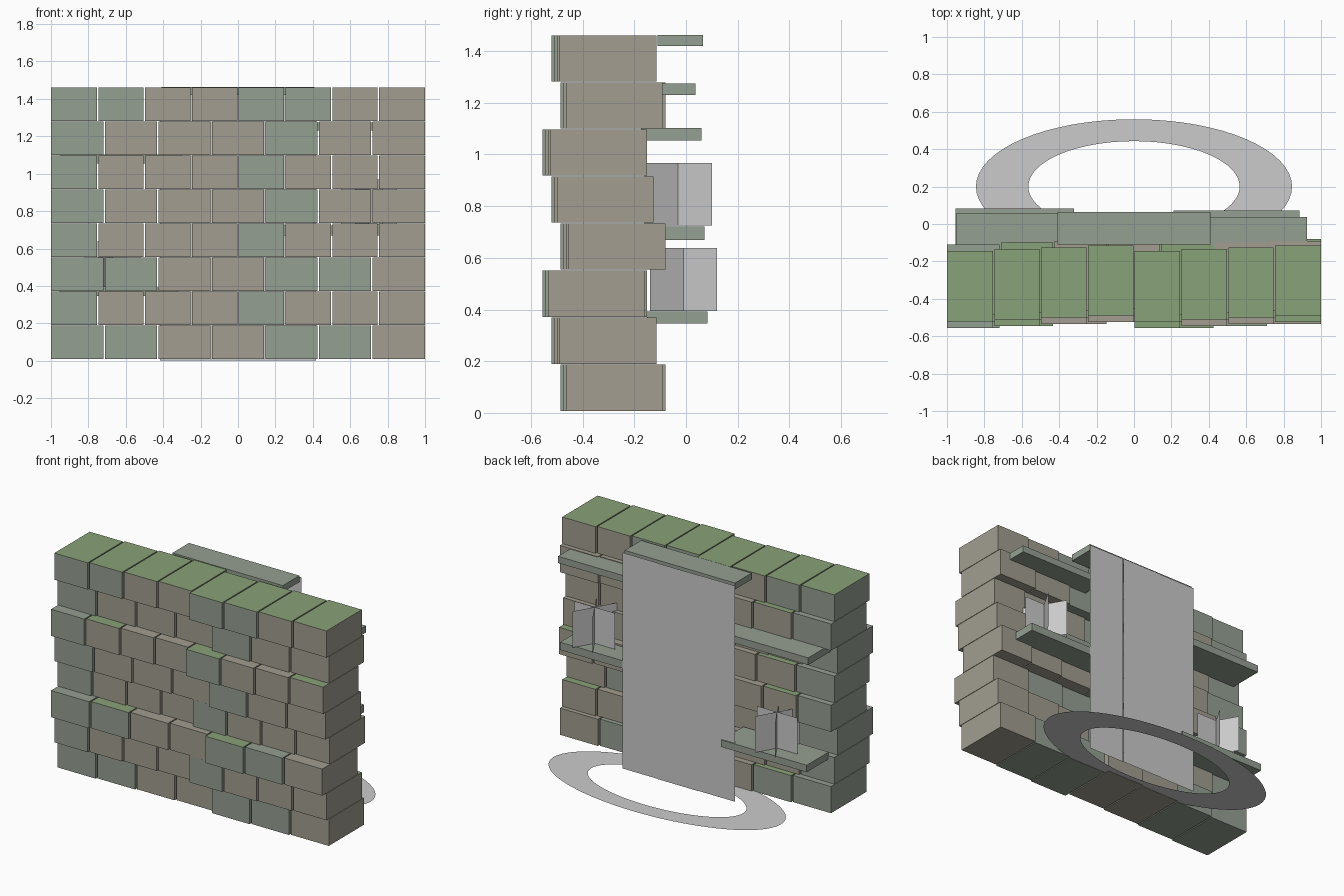
import bpy, bmesh
from math import sin, cos, pi, radians

if "Cube" in bpy.data.objects:
    bpy.data.objects.remove(bpy.data.objects["Cube"])


def material(name, rgb):
    m = bpy.data.materials.new(name)
    m.diffuse_color = (*rgb, 1)
    m.use_nodes = True
    m.node_tree.nodes["Principled BSDF"].inputs["Base Color"].default_value = m.diffuse_color
    return m


TAN = material("tan_stone", (0.36, 0.34, 0.28))
GREY = material("grey_green_stone", (0.30, 0.35, 0.29))
MOSS = material("moss", (0.25, 0.36, 0.19))


def finish(name, bm, mats=()):
    me = bpy.data.meshes.new(name)
    bm.to_mesh(me)
    bm.free()
    for m in mats:
        me.materials.append(m)
    ob = bpy.data.objects.new(name, me)
    bpy.context.collection.objects.link(ob)
    return ob


def box(name, x, y, z, mats, mossy_top=False):
    bm = bmesh.new()
    bmesh.ops.create_cube(bm, size=1)
    for v in bm.verts:
        v.co = [a + (c + 0.5) * (b - a) for c, (a, b) in zip(v.co, (x, y, z))]
    bm.normal_update()
    if mossy_top:
        for f in bm.faces:
            if f.normal.z > 0.9:
                f.material_index = 1
    return finish(name, bm, mats)


def sheet(bm, p, q, z0, z1):
    # upright rectangle standing on the plan segment p-q
    bm.faces.new([bm.verts.new(c) for c in
                  ((*p, z0), (*q, z0), (*q, z1), (*p, z1))])


# Brick wall: courses alternate 7 and 8 bricks and step in and out
ROWS, Z0, H, GAP = 8, 0.008, 0.182, 0.008
for r in range(ROWS):
    n = 7 + r % 2
    w = 2 / n
    front = -0.485 - 0.035 * (r % 3)
    for i in range(n):
        x0 = -1 + i * w
        x1 = x0 + w
        y = front + 0.01 * (i % 4)
        grey = i % 4 == 0 or (i % 4 == 1 and r in (0, 2, 7))
        box(f"brick_{r}_{i}",
            (x0 + (GAP / 2 if i else 0), x1 - (GAP / 2 if i < n - 1 else 0)),
            (y, y + 0.375),
            (Z0 + r * H, Z0 + (r + 1) * H - 0.003),
            (GREY if grey else TAN, MOSS),
            r == ROWS - 1 or i % 3 == 1)

# Stone ledges on the back
LEDGES = [
    ("spout_ledge", (-0.41, 0.41), (-0.11, 0.065), (1.42, 1.463)),
    ("upper_right_ledge", (0.30, 0.925), (-0.14, 0.037), (1.23, 1.275)),
    ("upper_left_ledge", (-0.95, -0.30), (-0.175, 0.06), (1.055, 1.103)),
    ("lower_right_ledge", (0.21, 0.885), (-0.15, 0.072), (0.67, 0.722)),
    ("lower_left_ledge", (-0.955, -0.32), (-0.15, 0.083), (0.345, 0.392)),
]
for name, x, y, z in LEDGES:
    box(name, x, y, z, (GREY,))

# Falling water: three flat strips, the middle one slightly forward
for name, x0, x1, y in (("water_left", -0.418, -0.15, 0.075),
                        ("water_middle", -0.152, 0.152, 0.078),
                        ("water_right", 0.15, 0.418, 0.075)):
    bm = bmesh.new()
    sheet(bm, (x1, y), (x0, y), 0.0, 1.45)
    finish(name, bm)

# Plants: three crossed cards on each planted ledge
for name, cx, cy, z0 in (("upper_plant", 0.70, -0.03, 0.725),
                         ("lower_plant", -0.67, -0.01, 0.395)):
    bm = bmesh.new()
    for a in (0, 60, 120):
        dx, dy = 0.15 * cos(radians(a)), 0.15 * sin(radians(a))
        sheet(bm, (cx - dx, cy - dy), (cx + dx, cy + dy), z0, z0 + 0.243)
    finish(name, bm)

# Foam ring at the foot of the water
N = 64
bm = bmesh.new()
loops = []
for rx, ry in ((0.565, 0.243), (0.845, 0.36)):
    loops.append([bm.verts.new((rx * cos(2 * pi * k / N),
                                0.2 + ry * sin(2 * pi * k / N), 0.01))
                  for k in range(N)])
inner, outer = loops
for k in range(N):
    j = (k + 1) % N
    bm.faces.new((inner[k], outer[k], outer[j], inner[j]))
finish("foam_ring", bm)
